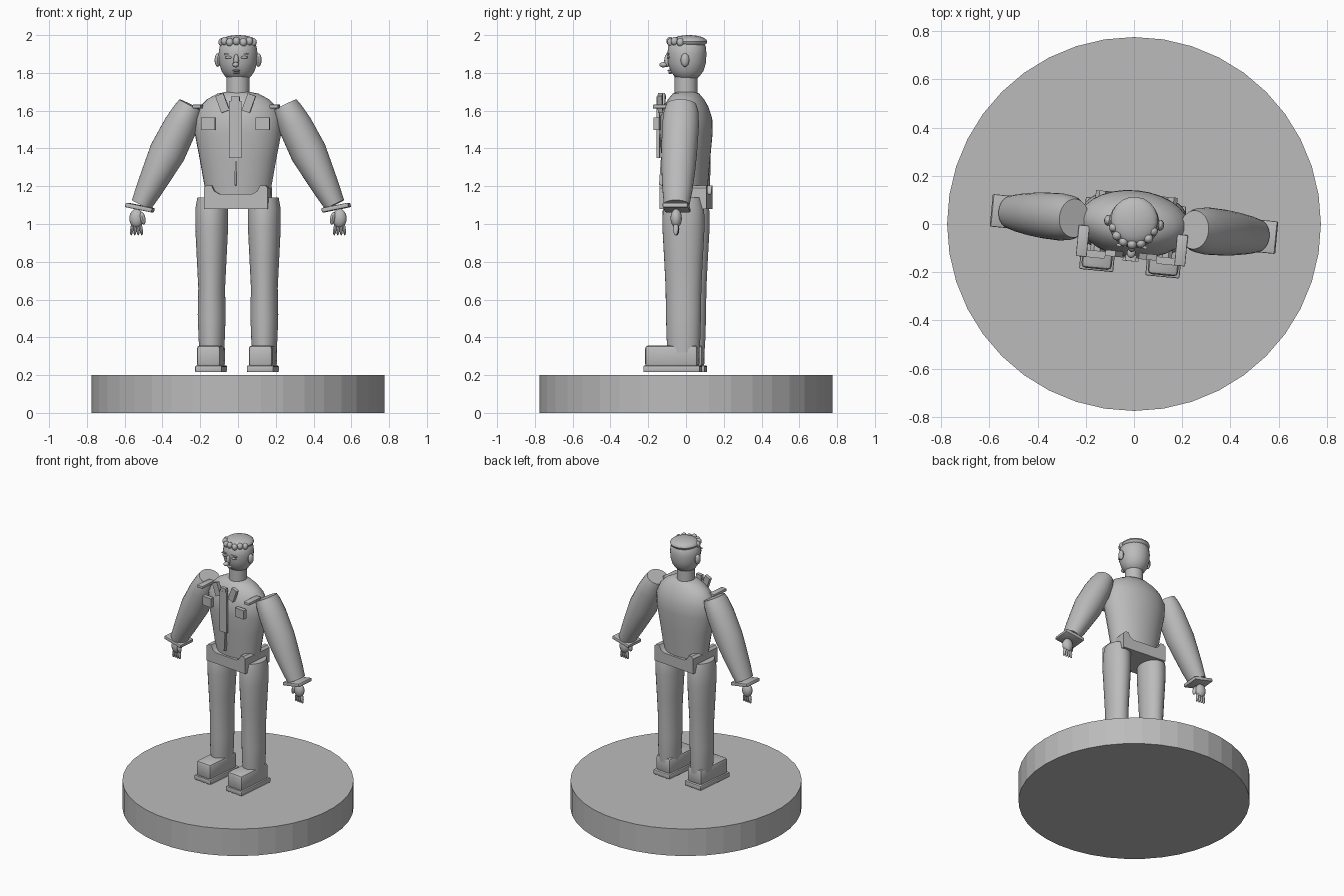
import bpy, bmesh, math
from mathutils import Matrix, Vector

cube = bpy.data.objects.get("Cube")
if cube:
    bpy.data.objects.remove(cube, do_unlink=True)

grey = bpy.data.materials.new("plain_grey")
grey.use_nodes = True
grey.diffuse_color = (0.5, 0.5, 0.5, 1)
grey.node_tree.nodes["Principled BSDF"].inputs["Base Color"].default_value = (0.5, 0.5, 0.5, 1)
figure = []


def finish(name, bm, matrix=Matrix(), part_of_figure=True):
    bmesh.ops.recalc_face_normals(bm, faces=bm.faces)
    mesh = bpy.data.meshes.new(name)
    bm.to_mesh(mesh)
    bm.free()
    mesh.materials.append(grey)
    obj = bpy.data.objects.new(name, mesh)
    bpy.context.collection.objects.link(obj)
    obj.matrix_world = matrix
    if part_of_figure:
        figure.append(obj)
    return obj


def place(loc, size=(1, 1, 1), tilt=0, pitch=0):
    return (Matrix.Translation(loc) @ Matrix.Rotation(tilt, 4, 'Y')
            @ Matrix.Rotation(pitch, 4, 'X') @ Matrix.Diagonal((*size, 1)))


def box(name, loc, size, tilt=0, pitch=0, bevel=0):
    bm = bmesh.new()
    bmesh.ops.create_cube(bm, size=1, matrix=Matrix.Diagonal((*size, 1)))
    if bevel:
        bmesh.ops.bevel(bm, geom=bm.edges[:], offset=bevel, segments=2,
                        profile=0.5, affect='EDGES')
    return finish(name, bm, place(loc, tilt=tilt, pitch=pitch))


def ball(name, loc, radii, tilt=0, segments=20):
    bm = bmesh.new()
    bmesh.ops.create_uvsphere(bm, u_segments=segments, v_segments=segments // 2 + 2,
                              radius=1, matrix=Matrix.Diagonal((*radii, 1)))
    return finish(name, bm, place(loc, tilt=tilt))


def loft(name, rings, matrix=Matrix(), sides=28):
    """Stack elliptical rings given as (z, x radius, y radius)."""
    bm = bmesh.new()
    loops = []
    for z, rx, ry in rings:
        angles = [math.tau * i / sides for i in range(sides)]
        loops.append([bm.verts.new((rx * math.cos(a), ry * math.sin(a), z)) for a in angles])
    for low, high in zip(loops, loops[1:]):
        for i in range(sides):
            j = (i + 1) % sides
            bm.faces.new((low[i], low[j], high[j], high[i]))
    bm.faces.new(loops[0])
    bm.faces.new(loops[-1])
    return finish(name, bm, matrix)


# Display base
bm = bmesh.new()
bmesh.ops.create_cone(bm, cap_ends=True, segments=40, radius1=0.775, radius2=0.775,
                      depth=0.2, matrix=Matrix.Translation((0, 0, 0.1)))
finish("base", bm, part_of_figure=False)

# Torso and neck
loft("torso", [(1.1, 0.165, 0.105), (1.2, 0.178, 0.115), (1.35, 0.205, 0.128),
               (1.48, 0.23, 0.14), (1.56, 0.23, 0.138), (1.62, 0.205, 0.118),
               (1.66, 0.165, 0.095), (1.69, 0.11, 0.07), (1.7, 0.06, 0.05)])
loft("neck", [(1.66, 0.061, 0.061), (1.81, 0.061, 0.061)])

# Belt with raised ends, extruded front to back
bm = bmesh.new()
half = [(0.17, 1.08), (0.17, 1.19), (0.155, 1.205), (0.13, 1.205), (0.115, 1.175), (0.09, 1.16)]
outline = half + [(-x, z) for x, z in reversed(half)]
face = bm.faces.new([bm.verts.new((x, -0.125, z)) for x, z in outline])
side = bmesh.ops.extrude_face_region(bm, geom=[face])["geom"]
bmesh.ops.translate(bm, vec=(0, 0.25, 0), verts=[v for v in side if isinstance(v, bmesh.types.BMVert)])
finish("belt", bm)

# Head and hair
loft("head", [(1.765, 0.045, 0.045), (1.78, 0.068, 0.066), (1.81, 0.088, 0.088),
              (1.85, 0.1, 0.1), (1.9, 0.104, 0.104), (1.94, 0.098, 0.1),
              (1.97, 0.075, 0.08), (1.985, 0.04, 0.04)], Matrix.Translation((0, 0.005, 0)))
ball("hair_cap", (0, 0.015, 1.965), (0.098, 0.098, 0.035))
for i in range(7):
    a = math.radians(-165 + 25 * i)
    ball("hair_curl", (0.085 * math.cos(a), 0.085 * math.sin(a), 1.962 + 0.006 * (i % 2)),
         (0.02, 0.02, 0.023), segments=12)

# Face
ball("nose_bridge", (0, -0.1, 1.865), (0.014, 0.016, 0.035), segments=12)
ball("nose_tip", (0, -0.12, 1.843), (0.018, 0.022, 0.014), segments=12)
ball("upper_lip", (0, -0.088, 1.812), (0.02, 0.01, 0.006), segments=12)
ball("lower_lip", (0, -0.084, 1.8), (0.016, 0.01, 0.006), segments=12)

# Tie, placket and buttoned front
box("tie", (0, -0.147, 1.5), (0.065, 0.016, 0.3))
box("tie_knot", (0, -0.142, 1.655), (0.045, 0.025, 0.04))
box("placket", (0, -0.128, 1.28), (0.008, 0.02, 0.15), pitch=math.radians(-4))

arm_tilt = math.atan2(0.265, 0.53)
for s, label in ((1, "left"), (-1, "right")):
    # Face details on each side
    ball(label + "_ear", (0.108 * s, 0.005, 1.868), (0.017, 0.023, 0.036), segments=12)
    ball(label + "_eye", (0.042 * s, -0.09, 1.882), (0.02, 0.008, 0.007), segments=12)
    box(label + "_eyebrow", (0.042 * s, -0.092, 1.902), (0.042, 0.012, 0.007), tilt=0.15 * s)

    # Shirt details
    box(label + "_collar", (0.07 * s, -0.13, 1.64), (0.045, 0.025, 0.095), tilt=0.35 * s)
    box(label + "_pocket", (0.145 * s, -0.14, 1.53), (0.075, 0.03, 0.065))
    box(label + "_epaulette", (0.205 * s, -0.09, 1.622), (0.045, 0.13, 0.02), bevel=0.004)

    # Sleeve and cuff
    sleeve = place((0.25 * s, 0, 1.63), tilt=-arm_tilt * s)
    loft(label + "_sleeve", [(0, 0.068, 0.08), (-0.04, 0.078, 0.092), (-0.12, 0.09, 0.098),
                             (-0.28, 0.097, 0.095), (-0.38, 0.085, 0.09),
                             (-0.5, 0.07, 0.08), (-0.59, 0.056, 0.068)], sleeve)
    box(label + "_cuff", (0.522 * s, 0, 1.087), (0.145, 0.135, 0.024), tilt=-0.2 * s, bevel=0.005)

    # Hand
    ball(label + "_palm", (0.54 * s, 0, 1.03), (0.038, 0.03, 0.05))
    ball(label + "_thumb", (0.505 * s, -0.015, 1.03), (0.014, 0.018, 0.034), tilt=0.2 * s, segments=12)
    for i in range(4):
        ball(label + "_finger", ((0.516 + 0.016 * i) * s, 0, 0.975),
             (0.009, 0.014, 0.036), tilt=(0.15 - 0.1 * i) * s, segments=12)

    # Trouser leg
    loft(label + "_leg", [(0.32, 0.065, 0.085), (0.4, 0.07, 0.09), (0.52, 0.074, 0.093),
                          (0.66, 0.071, 0.095), (0.8, 0.078, 0.102), (0.98, 0.087, 0.112),
                          (1.08, 0.087, 0.11), (1.14, 0.076, 0.095)],
         Matrix.Translation((0.14 * s, 0, 0)))

    # Shoe
    box(label + "_sole", (0.138 * s, -0.057, 0.233), (0.142, 0.3, 0.035), bevel=0.006)
    box(label + "_shoe", (0.138 * s, -0.06, 0.3), (0.126, 0.28, 0.115), bevel=0.018)

# Turn the whole figure slightly on its base and smooth it
turn = Matrix.Rotation(math.radians(-5.5), 4, 'Z')
bpy.ops.object.select_all(action='DESELECT')
for obj in figure:
    obj.matrix_world = turn @ obj.matrix_world
    obj.select_set(True)
bpy.context.view_layer.objects.active = figure[0]
bpy.ops.object.shade_smooth_by_angle(angle=math.radians(35))
